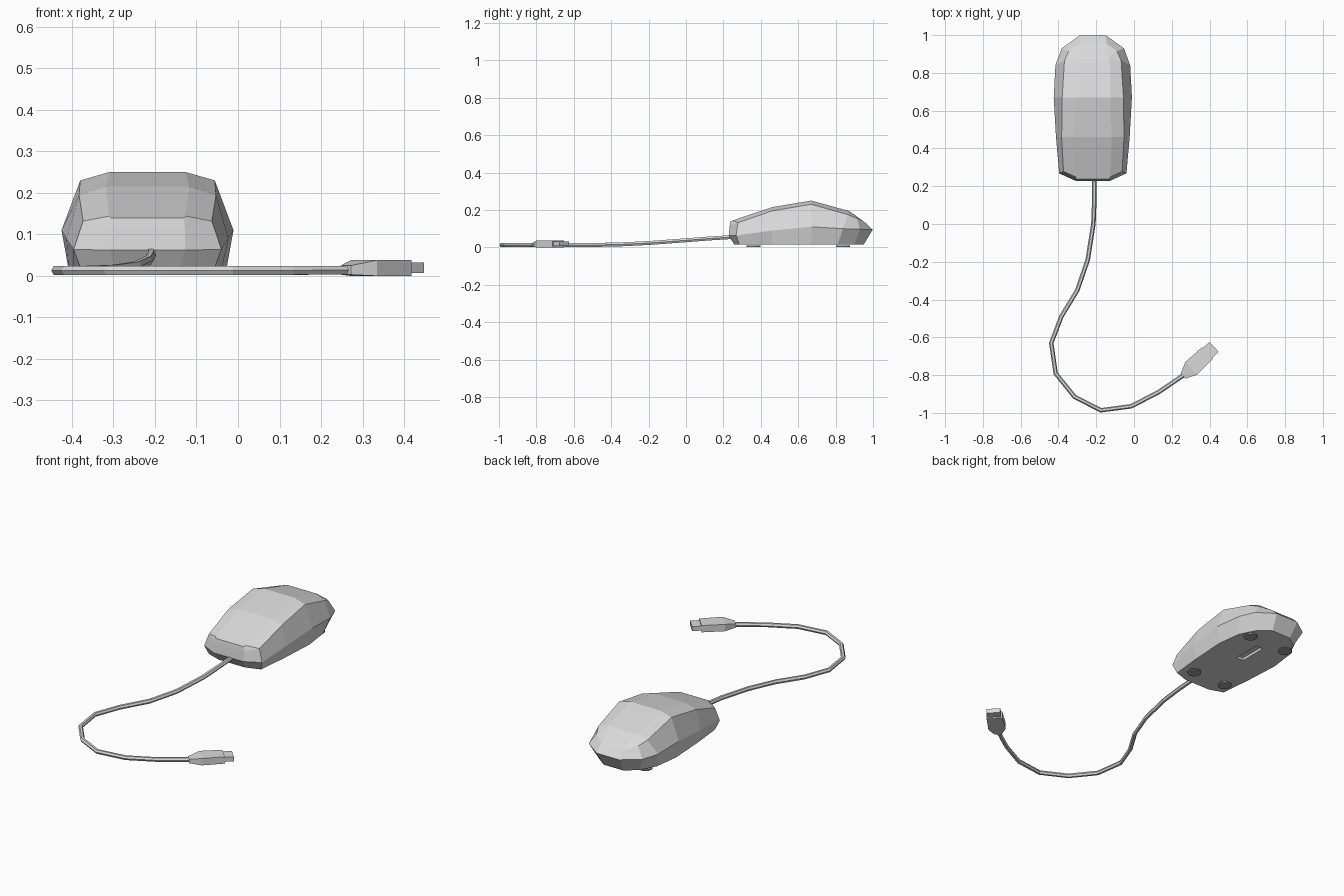
import bpy, bmesh, math
from mathutils import Vector

if "Cube" in bpy.data.objects:
    bpy.data.objects.remove(bpy.data.objects["Cube"])


def material(name, v):
    m = bpy.data.materials.new(name)
    m.diffuse_color = (v, v, v, 1)
    m.use_nodes = True
    m.node_tree.nodes["Principled BSDF"].inputs["Base Color"].default_value = m.diffuse_color
    return m


grey = material("light grey", 0.7)
dark = material("dark grey", 0.35)
CX = -0.218


def make(name, bm):
    bmesh.ops.recalc_face_normals(bm, faces=bm.faces)
    me = bpy.data.meshes.new(name)
    bm.to_mesh(me)
    bm.free()
    ob = bpy.data.objects.new(name, me)
    bpy.context.collection.objects.link(ob)
    me.materials.append(grey)
    return ob


def loft(name, rings):
    """Skin closed rings of mirrored points and cap both ends with strips."""
    bm = bmesh.new()
    vs = [[bm.verts.new(p) for p in r] for r in rings]
    n = len(vs[0])
    for a, b in zip(vs, vs[1:]):
        for i in range(n):
            j = (i + 1) % n
            bm.faces.new((a[i], a[j], b[j], b[i]))
    for r in (vs[0], vs[-1]):
        for i in range(n // 2 - 1):
            bm.faces.new((r[i], r[i + 1], r[n - 2 - i], r[n - 1 - i]))
    return make(name, bm)


# Mouse shell: each station lists bottom, belt, shoulder, top as (half width, y, z)
stations = [
    [(.08, .258, .015), (.09, .228, .062), (.09, .234, .115), (.088, .238, .14)],
    [(.160, .285, .015), (.178, .268, .064), (.155, .278, .132), (.092, .25, .144)],
    [(.178, .46, .015), (.195, .46, .09), (.165, .46, .195), (.10, .46, .215)],
    [(.190, .67, .015), (.207, .67, .11), (.162, .67, .23), (.092, .67, .25)],
    [(.172, .81, .015), (.198, .84, .10), (.150, .865, .175), (.09, .87, .195)],
    [(.125, .90, .015), (.165, .93, .097), (.128, .915, .155), (.085, .885, .186)],
    [(.06, .95, .015), (.07, .998, .095), (.072, .955, .135), (.07, .90, .175)],
]
shell = loft("mouse_shell", [
    [(CX + w, y, z) for w, y, z in s] + [(CX - w, y, z) for w, y, z in reversed(s)]
    for s in stations])

# Sensor slot cut in the underside
bpy.ops.mesh.primitive_cube_add(size=1, location=(CX, .69, .015))
cutter = bpy.context.object
cutter.name = "sensor_slot_cutter"
cutter.scale = (.045, .16, .03)
cutter.hide_render = True
cutter.hide_set(True)
cut = shell.modifiers.new("sensor slot", 'BOOLEAN')
cut.operation = 'DIFFERENCE'
cut.object = cutter

# Four thin round feet
for y, dx in ((.36, .105), (.84, .12)):
    for side in (-1, 1):
        bpy.ops.mesh.primitive_cylinder_add(vertices=12, radius=.037, depth=.007,
                                            location=(CX + side * dx, y, .0055))
        bpy.context.object.name = "foot"
        bpy.context.object.data.materials.append(dark)

# Cable with a six-sided, flat-shaded section
path = [(-.21, .26, .056), (-.21, .13, .048), (-.215, 0, .038), (-.245, -.19, .024),
        (-.30, -.35, .016), (-.385, -.49, .013), (-.438, -.63, .013),
        (-.415, -.79, .013), (-.315, -.915, .013), (-.175, -.986, .013),
        (-.015, -.965, .013), (.13, -.89, .013), (.27, -.795, .014)]
cu = bpy.data.curves.new("cable", 'CURVE')
cu.dimensions = '3D'
cu.bevel_depth = .012
cu.bevel_resolution = 1
cu.use_fill_caps = True
sp = cu.splines.new('POLY')
sp.use_smooth = False
sp.points.add(len(path) - 1)
for p, co in zip(sp.points, path):
    p.co = (*co, 1)
cu.materials.append(grey)
cable = bpy.data.objects.new("cable", cu)
bpy.context.collection.objects.link(cable)

# Plug: rectangular sections along its axis as (distance, half width, low z, high z)
start = Vector((.26, -.805))
axis = (Vector((.422, -.652)) - start).normalized()
across = Vector((-axis.y, axis.x))


def plug_ring(u, w, z0, z1):
    a, b = start + axis * u + across * w, start + axis * u - across * w
    return [(a.x, a.y, z0), (a.x, a.y, z1), (b.x, b.y, z1), (b.x, b.y, z0)]


loft("plug_housing", [plug_ring(*s) for s in (
    (0, .018, .003, .025), (.06, .046, 0, .038), (.178, .042, 0, .038))])
loft("plug_contact", [plug_ring(*s) for s in (
    (.17, .036, .007, .032), (.225, .036, .007, .032))])
